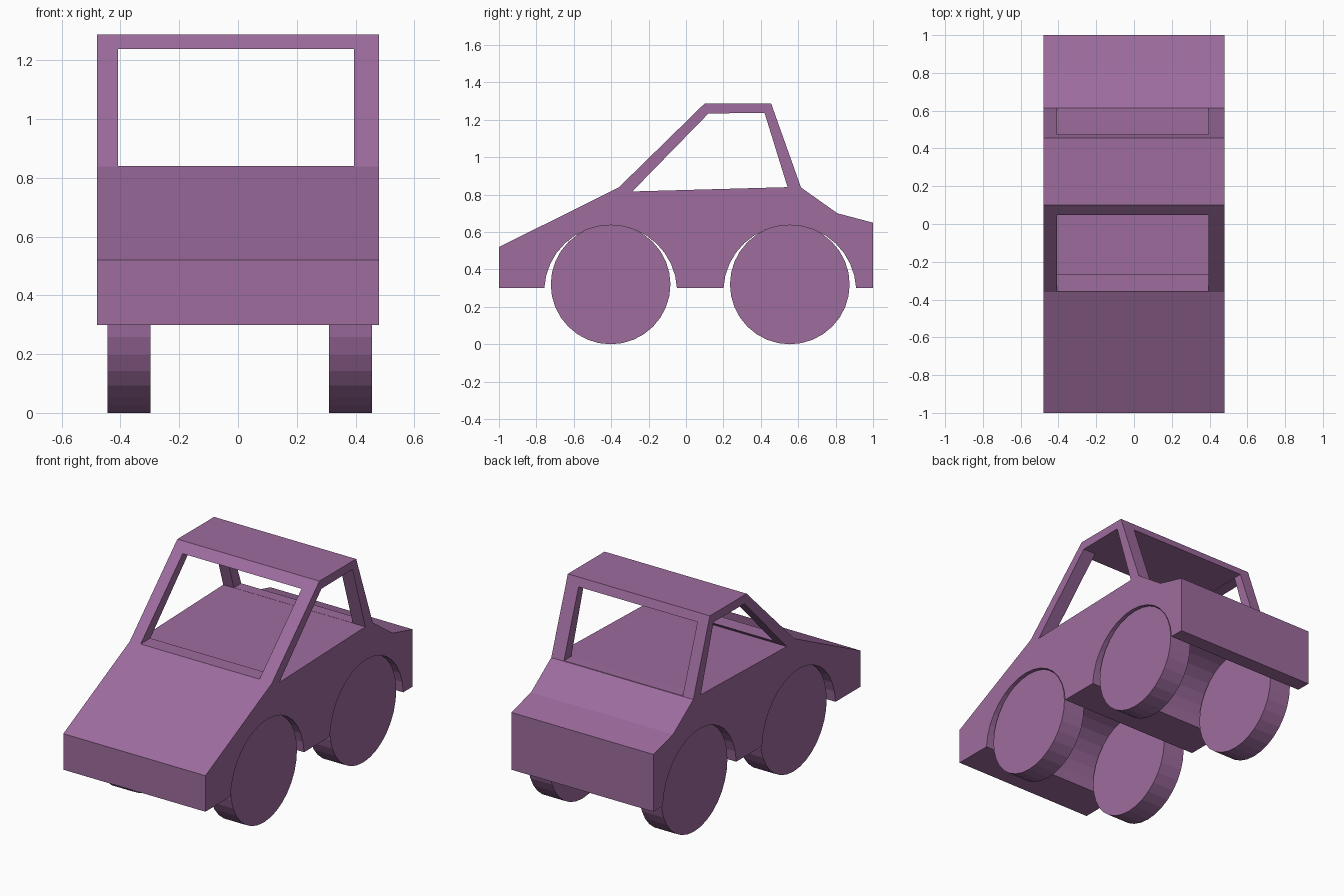
import bpy, bmesh, math

if "Cube" in bpy.data.objects:
    bpy.data.objects.remove(bpy.data.objects["Cube"])

paint = bpy.data.materials.new("purple_paint")
paint.diffuse_color = (0.34, 0.15, 0.34, 1)
paint.use_nodes = True
paint.node_tree.nodes["Principled BSDF"].inputs["Base Color"].default_value = paint.diffuse_color


def prism(name, profile, x0, x1):
    """Extrude a (y, z) profile from x0 to x1."""
    bm = bmesh.new()
    face = bm.faces.new([bm.verts.new((x0, y, z)) for y, z in profile])
    side = bmesh.ops.extrude_face_region(bm, geom=[face])["geom"]
    bmesh.ops.translate(bm, vec=(x1 - x0, 0, 0),
                        verts=[v for v in side if isinstance(v, bmesh.types.BMVert)])
    bmesh.ops.recalc_face_normals(bm, faces=bm.faces)
    mesh = bpy.data.meshes.new(name)
    bm.to_mesh(mesh)
    bm.free()
    mesh.materials.append(paint)
    obj = bpy.data.objects.new(name, mesh)
    bpy.context.collection.objects.link(obj)
    return obj


def arch(cy, cz=0.282, r=0.355, base=0.30, steps=16):
    """Wheel arch points, from the rear foot to the front foot."""
    a0 = math.asin((base - cz) / r)
    angles = [a0 + (math.pi - 2 * a0) * i / steps for i in range(steps + 1)]
    return [(cy + r * math.cos(a), cz + r * math.sin(a)) for a in angles]


def cut(target, cutter):
    mod = target.modifiers.new(cutter.name, "BOOLEAN")
    mod.operation = "DIFFERENCE"
    mod.solver = "EXACT"
    mod.object = cutter
    bpy.context.view_layer.objects.active = target
    bpy.ops.object.modifier_apply(modifier=mod.name)
    bpy.data.objects.remove(cutter)


FRONT_AXLE, REAR_AXLE = -0.403, 0.555

# Body shell with both full-width wheel arches in its profile
outline = [(-1, 0.30), (-1, 0.52), (-0.36, 0.838), (0.10, 1.288), (0.455, 1.288),
           (0.615, 0.838), (0.81, 0.70), (1, 0.65), (1, 0.30)]
body = prism("car_body", outline + arch(REAR_AXLE) + arch(FRONT_AXLE), -0.48, 0.48)

# Side windows, cut right through the cabin
cut(body, prism("side_window_cutter",
                [(-0.287, 0.817), (0.12, 1.234), (0.42, 1.237), (0.543, 0.84)], -0.6, 0.6))

# Windscreen and rear window, cut right through the cabin
cut(body, prism("windscreen_cutter",
                [(-0.7, 0.841), (-0.7, 1.238), (0.9, 1.238), (0.9, 0.841)], -0.408, 0.395))

# Wheels
for end, y in (("front", FRONT_AXLE), ("rear", REAR_AXLE)):
    for side, x in (("left", -0.371), ("right", 0.383)):
        bpy.ops.mesh.primitive_cylinder_add(vertices=32, radius=0.32, depth=0.147,
                                            location=(x, y, 0.32),
                                            rotation=(0, math.pi / 2, 0))
        wheel = bpy.context.object
        wheel.name = f"{end}_{side}_wheel"
        wheel.data.materials.append(paint)
